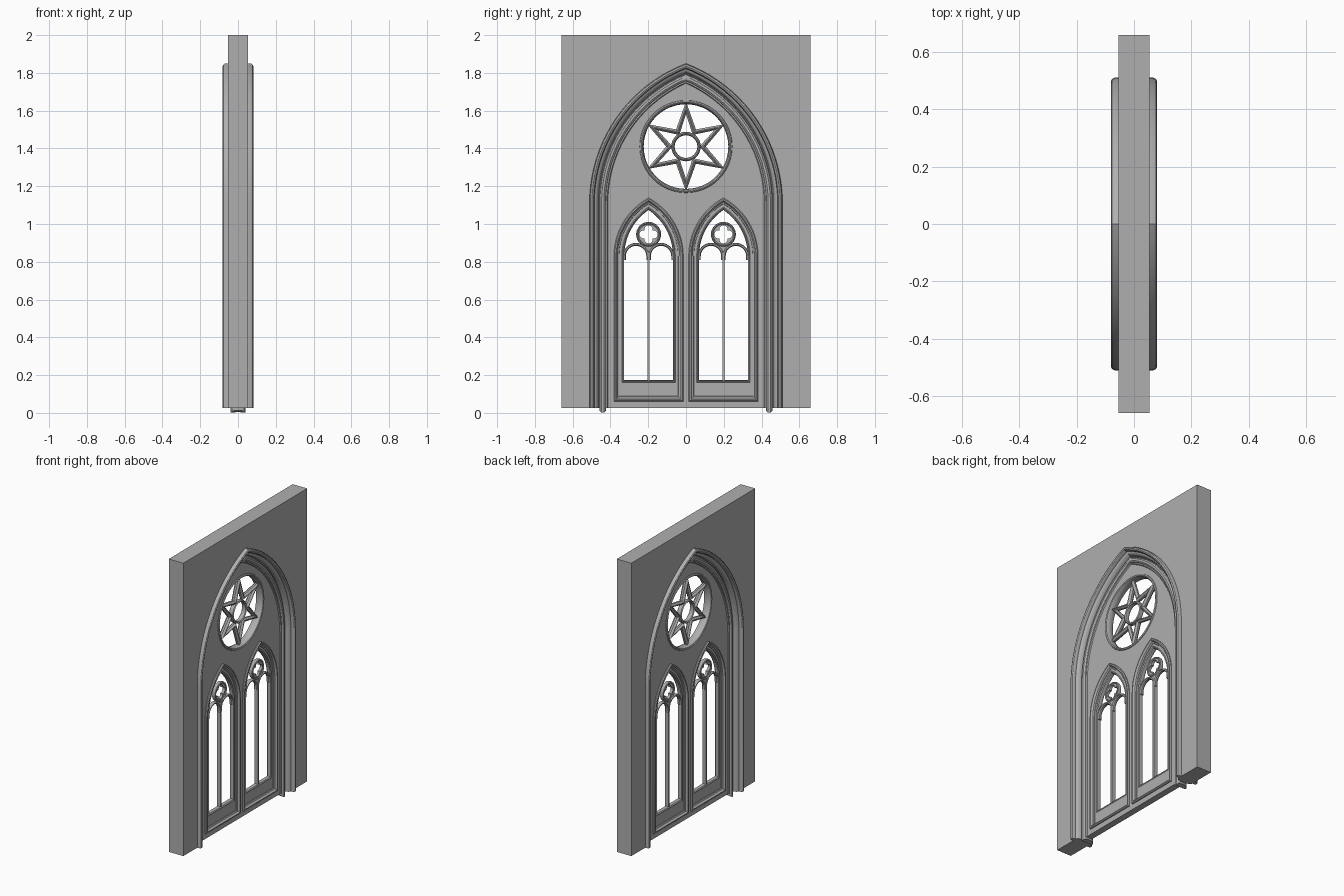
import bpy, bmesh
from math import sin, cos, acos, pi, radians
from mathutils import Matrix

if "Cube" in bpy.data.objects:
    bpy.data.objects.remove(bpy.data.objects["Cube"])

# curve plane (x, y, z) -> world (y, z, x)
TURN = Matrix(((0, 0, 1, 0), (1, 0, 0, 0), (0, 1, 0, 0), (0, 0, 0, 1)))

# dark grey stone
STONE = bpy.data.materials.new("stone")
STONE.diffuse_color = (0.43, 0.43, 0.43, 1)
STONE.use_nodes = True
STONE.node_tree.nodes["Principled BSDF"].inputs["Base Color"].default_value = STONE.diffuse_color


def finish(name, bm):
    bmesh.ops.remove_doubles(bm, verts=bm.verts, dist=1e-5)
    bmesh.ops.recalc_face_normals(bm, faces=bm.faces)
    me = bpy.data.meshes.new(name)
    bm.to_mesh(me)
    bm.free()
    for p in me.polygons:
        p.use_smooth = True
    me.set_sharp_from_angle(angle=radians(32))
    me.materials.append(STONE)
    ob = bpy.data.objects.new(name, me)
    bpy.context.collection.objects.link(ob)
    return ob


def plate(name, outlines, half):
    """Flat slab with holes, from closed (y, z) outlines."""
    cu = bpy.data.curves.new(name, 'CURVE')
    cu.dimensions, cu.fill_mode, cu.extrude = '2D', 'BOTH', half
    for pts in outlines:
        sp = cu.splines.new('POLY')
        sp.points.add(len(pts) - 1)
        for p, (y, z) in zip(sp.points, pts):
            p.co = (y, z, 0, 1)
        sp.use_cyclic_u = True
    tmp = bpy.data.objects.new(name + "_outline", cu)
    bpy.context.collection.objects.link(tmp)
    deps = bpy.context.evaluated_depsgraph_get()
    me = bpy.data.meshes.new_from_object(tmp.evaluated_get(deps))
    bpy.data.objects.remove(tmp)
    bm = bmesh.new()
    bm.from_mesh(me)
    bm.transform(TURN)
    bpy.data.meshes.remove(me)
    return finish(name, bm)


def loft(name, profile, path, closed=True):
    """Sweep a closed (w, x) section: path(w) gives the (y, z) line at offset w."""
    bm = bmesh.new()
    rows = [[bm.verts.new((x, y, z)) for y, z in path(w)] for w, x in profile]
    k, n = len(rows), len(rows[0])
    for i in range(k):
        a, b = rows[i], rows[(i + 1) % k]
        for j in range(n if closed else n - 1):
            m = (j + 1) % n
            bm.faces.new((a[j], a[m], b[m], b[j]))
    if not closed:
        bm.faces.new([r[0] for r in rows])
        bm.faces.new([r[-1] for r in rows])
    return finish(name, bm)


def arch(w, c, spring, base, cy=0, n=14):
    """Pointed arch outline (c = 0 gives a round arch)."""
    r = w + c
    a = acos(c / r)
    right = [(w, base)] + [(r * cos(a * i / n) - c, spring + r * sin(a * i / n)) for i in range(n + 1)]
    left = [(-y, z) for y, z in reversed(right[:-1])]
    return [(cy + y, z) for y, z in right + left]


def circle(r, cy, cz, n=48):
    return [(cy + r * cos(2 * pi * i / n), cz + r * sin(2 * pi * i / n)) for i in range(n)]


def both(half):
    """Mirror a half section through the thickness."""
    return half + [(w, -x) for w, x in reversed(half)]


def oval(w, rw, rx, n=12):
    return [(w + rw * cos(2 * pi * i / n), rx * sin(2 * pi * i / n)) for i in range(n)]


BOTTOM = 0.025


def big(w, base=BOTTOM):
    return arch(w, 0.28, 1.11, base, n=20)


# wall with the great arched opening
plate("wall", [[(0.66, BOTTOM), (0.66, 2), (-0.66, 2), (-0.66, BOTTOM)] + big(0.492)[::-1]], 0.054)

# stepped moulding round the great arch
loft("arch_moulding", both([(0.511, 0.03), (0.511, 0.068), (0.506, 0.077), (0.498, 0.081), (0.490, 0.077),
     (0.485, 0.068), (0.485, 0.056), (0.477, 0.053), (0.470, 0.046), (0.466, 0.036), (0.464, 0.026),
     (0.455, 0.020), (0.424, 0.020)]), big, False)
# slender inner shaft, reaching the ground
loft("arch_shaft", both([(0.459, 0.022), (0.455, 0.033), (0.447, 0.039), (0.435, 0.039),
     (0.427, 0.033), (0.423, 0.022)]), lambda w: big(w, 0.012 * (abs(w - 0.441) / 0.018) ** 2), False)

# tracery panel with openings for the rose and two lancets
CY, ROSE = 0.198, 1.41


def lancet(w, base, cy):
    return arch(w, 0.167, 0.83, base, cy)


plate("tracery_panel", [big(0.435), circle(0.238, 0, ROSE),
      lancet(0.175, 0.070, CY), lancet(0.175, 0.070, -CY)], 0.022)
loft("panel_edge", both([(0.426, 0.028), (0.418, 0.028), (0.412, 0.02)]), big, False)

# rose window: rim, six-pointed star and hub
loft("rose_rim", oval(0.237, 0.013, 0.030), lambda r: circle(r, 0, ROSE))
loft("rose_hub", oval(0.069, 0.009, 0.018, 8), lambda r: circle(r, 0, ROSE, 32))


def star(t):
    tip, dip = 0.238 - 0.066 * t, 0.105 - 0.034 * t
    return [((tip if i % 2 == 0 else dip) * sin(i * pi / 6),
             ROSE + (tip if i % 2 == 0 else dip) * cos(i * pi / 6)) for i in range(12)]


loft("rose_star", both([(0, 0.006), (0.4, 0.018), (0.6, 0.018), (1, 0.006)]), star)

# lancet windows
for side, cy in (("left", -CY), ("right", CY)):
    # outer roll and hollow, running round the sill too
    loft(f"{side}_lancet_moulding", both([(0.184, 0.016), (0.184, 0.028), (0.179, 0.034), (0.172, 0.034),
         (0.167, 0.028), (0.165, 0.021), (0.157, 0.017), (0.155, 0.010)]),
         lambda w: lancet(w, 0.06 + 0.184 - w, cy))
    # recessed backing that forms the sill panel
    plate(f"{side}_lancet_panel", [lancet(0.170, 0.075, cy), lancet(0.137, 0.168, cy)], 0.013)
    loft(f"{side}_light_frame", oval(0.137, 0.008, 0.017, 8),
         lambda w: lancet(w, 0.165 + 0.137 - w, cy))
    # mullion and the fan where the two heads meet
    plate(f"{side}_mullion", [[(cy - 0.006, 0.165), (cy + 0.006, 0.165),
                               (cy + 0.006, 0.85), (cy - 0.006, 0.85)]], 0.013)
    plate(f"{side}_mullion_fan", [[(cy, 0.815), (cy + 0.010, 0.845), (cy + 0.026, 0.885),
                                   (cy - 0.026, 0.885), (cy - 0.010, 0.845)]], 0.010)
    # round heads of the paired lights
    for tag, off in (("outer", -0.066), ("inner", 0.066)):
        loft(f"{side}_{tag}_light_head", both([(0.070, 0.006), (0.066, 0.013), (0.059, 0.013), (0.054, 0.006)]),
             lambda w: arch(w, 0, 0.83, 0.81, cy + off, 8), False)
    # quatrefoil plate and its rim
    CZ, d, r = 0.945, 0.026, 0.022
    lobe = pi * 0.75 - acos(d / 2 ** 0.5 / r)
    foil = []
    for k in range(4):
        q = k * pi / 2
        for i in range(10):
            a = q + lobe * (2 * i / 9 - 1)
            foil.append((cy + d * cos(q) + r * cos(a), CZ + d * sin(q) + r * sin(a)))
    plate(f"{side}_quatrefoil", [circle(0.06, cy, CZ, 32), foil], 0.009)
    loft(f"{side}_quatrefoil_rim", oval(0.059, 0.007, 0.015, 8), lambda s: circle(s, cy, CZ, 32))
